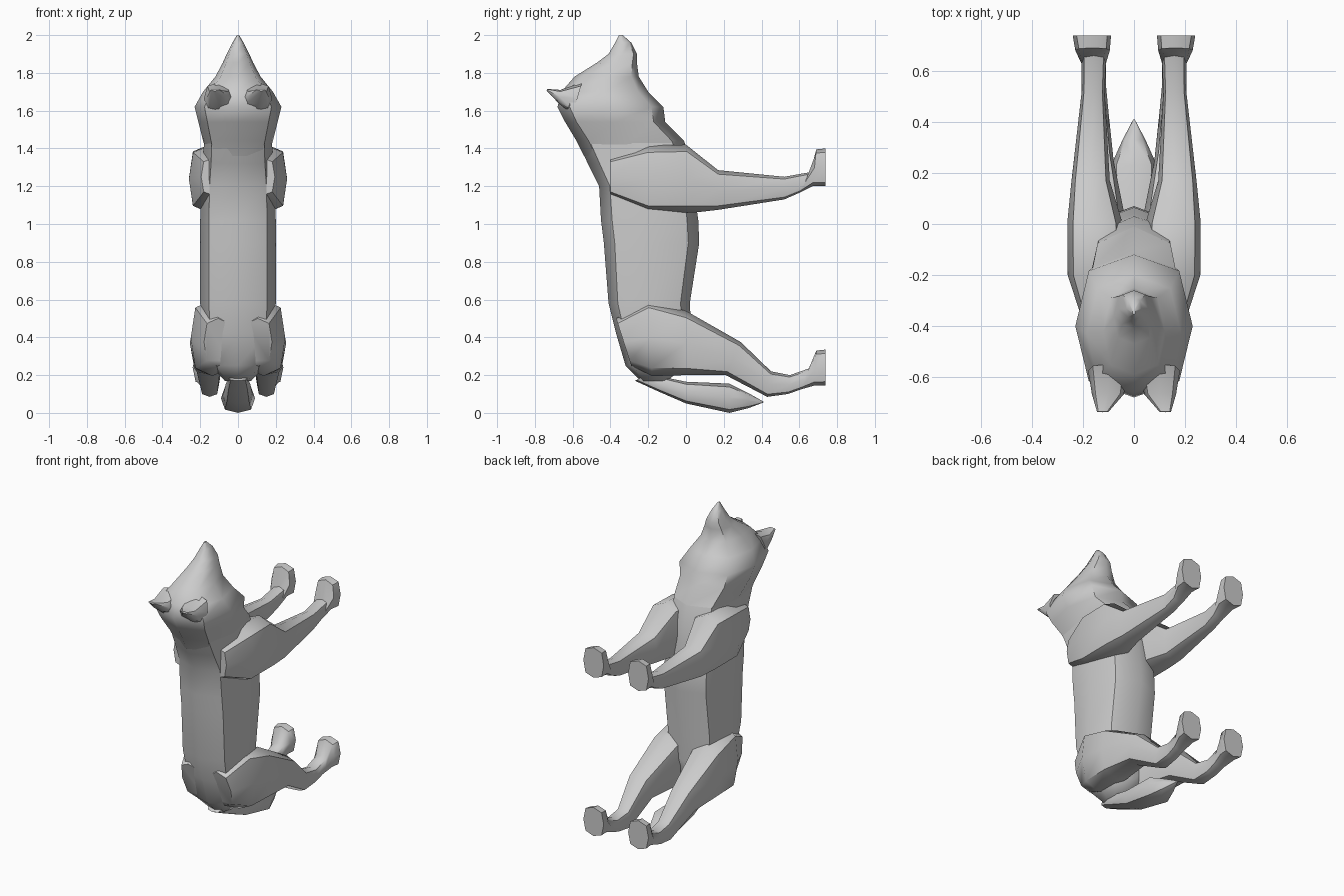
import bpy, bmesh, math

def section(bm, lo, hi, xa, xb, n, p):
    """Rounded ring: lo/hi are (y, z) profile points, xa/xb the side limits."""
    ring = []
    for i in range(n):
        a = 2 * math.pi * i / n
        c, s = math.cos(a), math.sin(a)
        c = math.copysign(abs(c) ** p, c) if abs(c) > 1e-6 else 0
        s = math.copysign(abs(s) ** p, s) if abs(s) > 1e-6 else 0
        t = (s + 1) / 2
        x = (xa + xb) / 2 + c * (xb - xa) / 2
        ring.append(bm.verts.new((x, lo[0] + (hi[0] - lo[0]) * t, lo[1] + (hi[1] - lo[1]) * t)))
    return ring

def loft(name, rings, side=1, n=8, p=0.75, angle=50):
    bm = bmesh.new()
    prev = None
    for lo, hi, xa, xb in rings:
        ring = section(bm, lo, hi, xa * side, xb * side, n, p)
        if prev:
            for i in range(n):
                j = (i + 1) % n
                bm.faces.new((prev[i], prev[j], ring[j], ring[i]))
        else:
            bm.faces.new(ring)
        prev = ring
    bm.faces.new(prev)
    bmesh.ops.recalc_face_normals(bm, faces=bm.faces)
    me = bpy.data.meshes.new(name)
    bm.to_mesh(me)
    bm.free()
    ob = bpy.data.objects.new(name, me)
    bpy.context.collection.objects.link(ob)
    bpy.ops.object.select_all(action='DESELECT')
    ob.select_set(True)
    bpy.context.view_layer.objects.active = ob
    bpy.ops.object.shade_smooth_by_angle(angle=math.radians(angle))
    return ob

# Torso: height, back y, belly y, half width
torso = [(.17, -.24, -.1, .07), (.25, -.32, 0, .15), (.42, -.37, .03, .19),
         (.58, -.41, .02, .2), (.9, -.435, .07, .2), (1.02, -.45, .065, .2),
         (1.2, -.46, .04, .195), (1.32, -.52, .03, .185), (1.44, -.575, -.01, .18)]
# Head and snout continue the same way
head = [(1.36, -.54, 0, .16), (1.44, -.58, -.01, .185), (1.54, -.64, -.11, .21),
        (1.62, -.68, -.12, .23), (1.70, -.66, -.2, .185), (1.78, -.59, -.25, .12),
        (1.855, -.47, -.26, .08), (1.9, -.41, -.26, .06), (1.96, -.375, -.29, .03),
        (2.0, -.355, -.335, .006)]
for name, rows in (("torso", torso), ("head", head)):
    loft(name, [((a, z), (b, z), -w, w) for z, a, b, w in rows])

# Tail
loft("tail", [((-.27, .17), (-.2, .21), -.05, .05), ((-.15, .115), (-.12, .19), -.065, .065),
              ((0, .05), (0, .165), -.075, .075), ((.23, 0), (.23, .155), -.09, .09),
              ((.33, .025), (.33, .105), -.045, .045), ((.41, .055), (.41, .06), -.003, .003)])

front_leg = [((-.4, 1.15), (-.4, 1.35), .06, .195), ((-.2, 1.06), (-.2, 1.415), .04, .26),
             ((.04, 1.06), (0, 1.42), .05, .26), ((.17, 1.075), (.17, 1.285), .095, .245),
             ((.52, 1.13), (.52, 1.25), .115, .205), ((.6, 1.165), (.66, 1.275), .11, .205),
             ((.67, 1.2), (.69, 1.395), .095, .23), ((.738, 1.2), (.738, 1.4), .09, .24)]
hind_leg = [((-.29, .25), (-.37, .5), .03, .18), ((-.18, .195), (-.2, .6), .02, .25),
            ((0, .2), (0, .54), .03, .255), ((.21, .2), (.29, .375), .08, .235),
            ((.43, .085), (.45, .22), .1, .2), ((.54, .1), (.55, .2), .11, .2),
            ((.61, .125), (.65, .235), .11, .205), ((.68, .145), (.69, .33), .095, .23),
            ((.738, .145), (.738, .335), .09, .24)]
ear = [((-.6, 1.58), (-.55, 1.75), .02, .18), ((-.67, 1.635), (-.665, 1.71), .04, .165),
       ((-.738, 1.705), (-.735, 1.715), .1, .145)]

# Mirrored limbs and ears
for side, tag in ((1, "right"), (-1, "left")):
    loft("front_leg_" + tag, front_leg, side, p=.65)
    loft("hind_leg_" + tag, hind_leg, side, p=.68)
    loft("ear_" + tag, ear, side)
